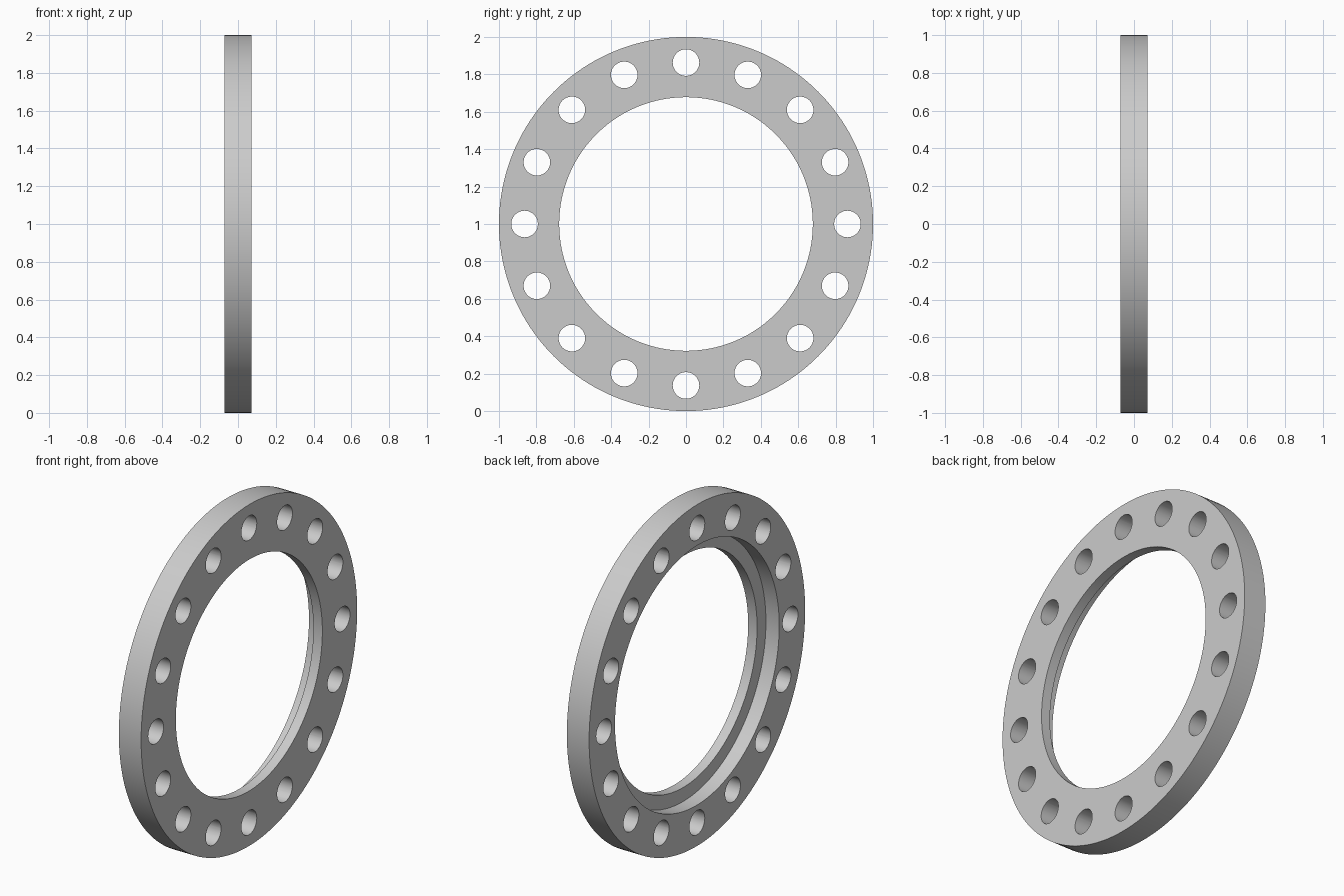
import bpy
import bmesh
from math import radians, sin, cos, tau
from mathutils import Matrix

cube = bpy.data.objects.get("Cube")
if cube:
    bpy.data.objects.remove(cube, do_unlink=True)

HALF = 0.072          # half thickness along x
OUTER = 1.0
BORE = 0.678          # through bore, open on the +x face
RECESS = 0.76         # wider counterbore, open on the -x face
SHOULDER = 0.014      # x position of the recess floor
HOLES, HOLE_CIRCLE, HOLE_RADIUS = 16, 0.863, 0.071
SEGMENTS = 160

grey = bpy.data.materials.new("light grey metal")
grey.use_nodes = True
colour = (0.6, 0.6, 0.6, 1)
grey.diffuse_color = colour
grey.node_tree.nodes["Principled BSDF"].inputs["Base Color"].default_value = colour


def make_object(name, bm):
    bmesh.ops.recalc_face_normals(bm, faces=bm.faces)
    mesh = bpy.data.meshes.new(name)
    bm.to_mesh(mesh)
    bm.free()
    obj = bpy.data.objects.new(name, mesh)
    bpy.context.collection.objects.link(obj)
    mesh.materials.append(grey)
    return obj


# Flange ring: stepped cross-section turned around the x axis
profile = [(-HALF, OUTER), (HALF, OUTER), (HALF, BORE),
           (SHOULDER, BORE), (SHOULDER, RECESS), (-HALF, RECESS)]
bm = bmesh.new()
rings = []
for i in range(SEGMENTS):
    a = tau * i / SEGMENTS
    rings.append([bm.verts.new((x, r * sin(a), 1 + r * cos(a))) for x, r in profile])
for i, ring in enumerate(rings):
    following = rings[(i + 1) % SEGMENTS]
    for j in range(len(profile)):
        k = (j + 1) % len(profile)
        bm.faces.new((ring[j], ring[k], following[k], following[j]))
flange = make_object("flange_ring", bm)

# Bolt hole cutters, evenly spaced around the ring
bm = bmesh.new()
for i in range(HOLES):
    a = tau * i / HOLES
    place = Matrix.Translation((0, HOLE_CIRCLE * sin(a), 1 + HOLE_CIRCLE * cos(a)))
    bmesh.ops.create_cone(bm, cap_ends=True, segments=48,
                          radius1=HOLE_RADIUS, radius2=HOLE_RADIUS, depth=HALF * 4,
                          matrix=place @ Matrix.Rotation(radians(90), 4, "Y"))
cutter = make_object("bolt_hole_cutter", bm)
cutter.hide_render = True

cut = flange.modifiers.new("bolt holes", "BOOLEAN")
cut.operation = "DIFFERENCE"
cut.solver = "EXACT"
cut.object = cutter

bpy.ops.object.select_all(action="DESELECT")
flange.select_set(True)
bpy.context.view_layer.objects.active = flange
bpy.ops.object.modifier_apply(modifier=cut.name)
bpy.data.objects.remove(cutter, do_unlink=True)

# Smooth curved walls, crisp rims
bpy.ops.object.shade_smooth_by_angle(angle=radians(30))
